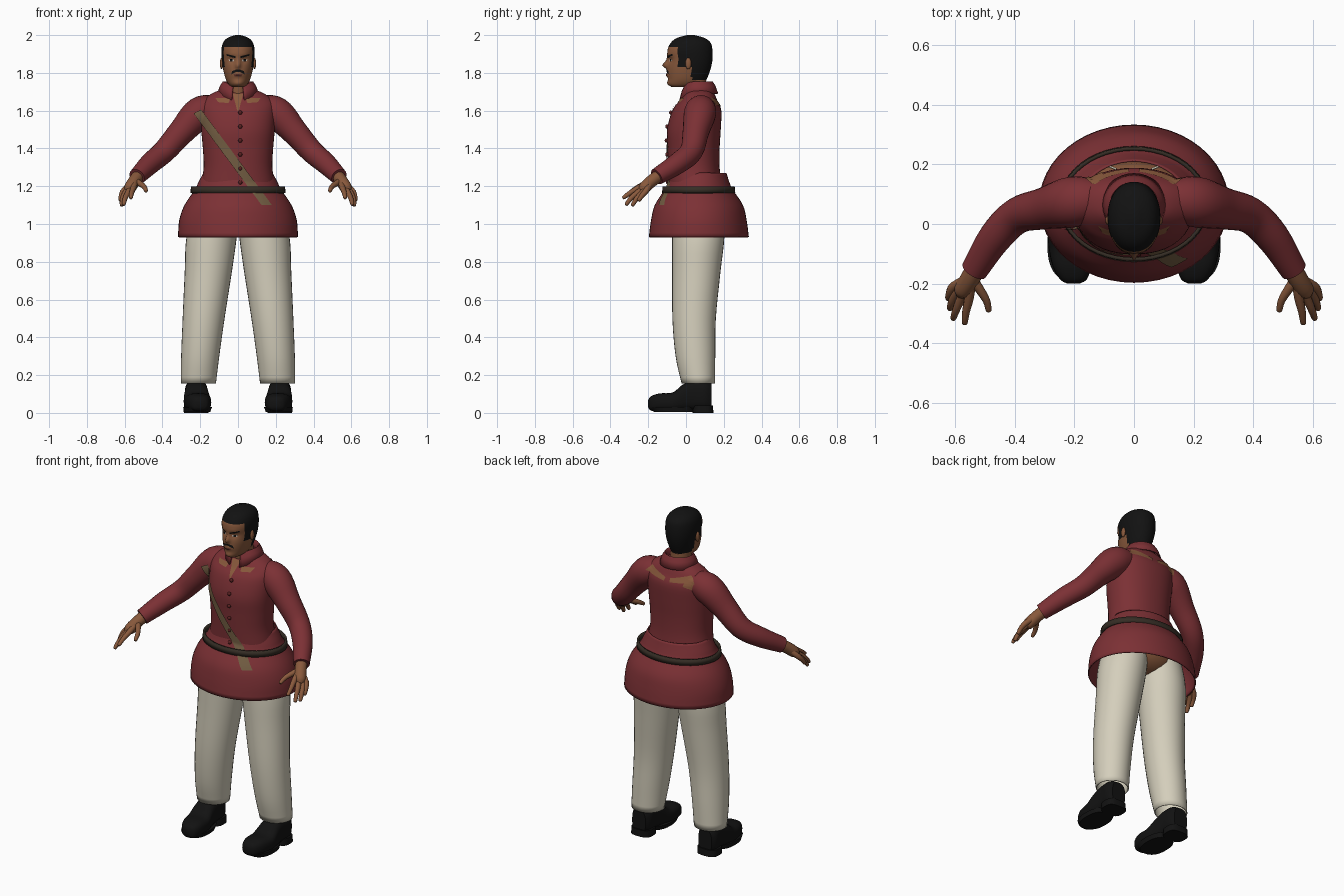
import bpy, bmesh, math
from mathutils import Vector
from mathutils.bvhtree import BVHTree

cube = bpy.data.objects.get("Cube")
if cube:
    bpy.data.objects.remove(cube)


def material(name, *rgb):
    m = bpy.data.materials.new(name)
    m.use_nodes = True
    m.diffuse_color = (*rgb, 1)
    node = m.node_tree.nodes["Principled BSDF"]
    node.inputs["Base Color"].default_value = (*rgb, 1)
    node.inputs["Roughness"].default_value = 0.9
    return m


RED = material("red cloth", .2, .03, .035)
CREAM = material("cream cloth", .66, .62, .5)
SKIN = material("brown skin", .25, .1, .045)
BLACK = material("black", .006, .006, .006)
LEATHER = material("dark leather", .035, .026, .018)
TAN = material("tan sash", .17, .11, .055)
WHITE = material("eye white", .45, .4, .35)
LIP = material("dark lip", .12, .035, .025)
BUTTON = material("dark red button", .1, .015, .015)
X, Y, Z = Vector((1, 0, 0)), Vector((0, 1, 0)), Vector((0, 0, 1))


def build(name, verts, faces, mats, solid=0):
    me = bpy.data.meshes.new(name)
    me.from_pydata(verts, [], faces)
    bm = bmesh.new()
    bm.from_mesh(me)
    bmesh.ops.recalc_face_normals(bm, faces=bm.faces)
    bm.to_mesh(me)
    bm.free()
    for m in mats:
        me.materials.append(m)
    me.shade_smooth()
    me.set_sharp_from_angle(angle=math.radians(50))
    ob = bpy.data.objects.new(name, me)
    bpy.context.collection.objects.link(ob)
    if solid:
        mod = ob.modifiers.new("thickness", "SOLIDIFY")
        mod.thickness, mod.offset = solid, 0
    return ob


def spline(rows, k):
    """Smoothly resample rows of numbers."""
    p = [Vector(r) for r in rows]
    p = [p[0] * 2 - p[1]] + p + [p[-1] * 2 - p[-2]]
    out = []
    for a, b, c, d in zip(p, p[1:], p[2:], p[3:]):
        for i in range(k):
            t = i / k
            out.append((b * 2 + (c - a) * t + (a * 2 - b * 5 + c * 4 - d) * t * t
                        + (b * 3 - a - c * 3 + d) * t ** 3) / 2)
    return out + [p[-2]]


def skin_rings(name, rings, mat, caps, solid=0):
    n = len(rings[0])
    faces = [(i * n + j, i * n + (j + 1) % n, (i + 1) * n + (j + 1) % n, (i + 1) * n + j)
             for i in range(len(rings) - 1) for j in range(n)]
    if caps:
        faces += [tuple(range(n)), tuple(range(len(rings) * n - n, len(rings) * n))]
    return build(name, [v for r in rings for v in r], faces, [mat], solid)


def loft(name, rows, mat, u=X, v=Y, s=1, n=32, k=4, power=2, caps=True, solid=0):
    """Rows are centre x, y, z and two radii along u and v."""
    rings = []
    for x, y, z, ru, rv in spline(rows, k):
        ring = []
        for j in range(n):
            a = math.tau * j / n
            c, d = [math.copysign(abs(w) ** (2 / power), w) for w in (math.cos(a), math.sin(a))]
            p = Vector((x, y, z)) + u * c * ru + v * d * rv
            ring.append((p.x * s, p.y, p.z))
        rings.append(ring)
    return skin_rings(name, rings, mat, caps, solid)


def tube(name, rows, mat, s=1, n=16, k=4):
    """Rows are x, y, z and radius along a path."""
    pts = spline(rows, k)
    rings = []
    for i, p in enumerate(pts):
        t = (pts[min(i + 1, len(pts) - 1)] - pts[max(i - 1, 0)]).to_3d().normalized()
        u = t.cross(Vector((1, 0, 1))).normalized()
        v = t.cross(u)
        ring = []
        for j in range(n):
            a = math.tau * j / n
            q = p.to_3d() + (u * math.cos(a) + v * math.sin(a)) * p[3]
            ring.append((q.x * s, q.y, q.z))
        rings.append(ring)
    return skin_rings(name, rings, mat, True)


def ball(name, at, size, mat):
    bm = bmesh.new()
    bmesh.ops.create_uvsphere(bm, u_segments=16, v_segments=10, radius=1)
    verts = [tuple(a + c * r for a, c, r in zip(at, v.co, size)) for v in bm.verts]
    faces = [tuple(v.index for v in f.verts) for f in bm.faces]
    bm.free()
    return build(name, verts, faces, [mat])


def surface(objects):
    verts, polys = [], []
    for ob in objects:
        base = len(verts)
        verts += [v.co.copy() for v in ob.data.vertices]
        polys += [[base + i for i in p.vertices] for p in ob.data.polygons]
    return BVHTree.FromPolygons(verts, polys)


def plate(name, tree, quad, mat, lift=.003, side=-1, nu=6, nv=24):
    """Lay a four-cornered x, z patch on a surface from the front (-1) or back (1)."""
    a, b, c, d = [Vector(q) for q in quad]
    verts, faces = [], []
    for i in range(nv + 1):
        for j in range(nu + 1):
            x, z = a.lerp(b, j / nu).lerp(d.lerp(c, j / nu), i / nv)
            hit = tree.ray_cast(Vector((x, side, z)), Vector((0, -side, 0)))[0]
            verts.append((x, (hit.y if hit else .05) + side * lift, z))
    for i in range(nv):
        for j in range(nu):
            k = i * (nu + 1) + j
            faces.append((k, k + 1, k + nu + 2, k + nu + 1))
    return build(name, verts, faces, [mat])


# Jacket body and flared skirt
torso = loft("jacket_body", [
    (0, .048, 1.1, .2, .135), (0, .048, 1.2, .195, .138), (0, .042, 1.3, .182, .136),
    (0, .04, 1.4, .186, .138), (0, .042, 1.5, .195, .142), (0, .057, 1.6, .2, .13),
    (0, .065, 1.65, .19, .102), (0, .07, 1.69, .14, .08), (0, .07, 1.715, .08, .06)],
    RED, n=48, power=2.2)
skirt = loft("jacket_skirt", [
    (0, .068, .93, .315, .262), (0, .068, 1.02, .308, .25), (0, .068, 1.1, .28, .23),
    (0, .067, 1.18, .226, .178), (0, .067, 1.22, .207, .16), (0, .067, 1.27, .18, .144)],
    RED, n=48, caps=False, solid=.006)
loft("belt", [(0, .067, 1.163, .246, .188), (0, .067, 1.197, .243, .185)],
     LEATHER, n=48, k=1, caps=False, solid=.012)

# Sleeves, hands, trousers and shoes
coat = [torso, skirt]
for s, side in ((1, "left"), (-1, "right")):
    coat.append(tube(side + "_sleeve", [
        (.1, .085, 1.62, .06), (.2, .075, 1.59, .085), (.3, .052, 1.487, .07),
        (.39, .028, 1.385, .061), (.465, -.045, 1.32, .056), (.535, -.155, 1.25, .045)],
        RED, s, n=24, k=5))
    tube(side + "_palm", [(.52, -.13, 1.265, .033), (.55, -.185, 1.225, .033),
                          (.573, -.222, 1.19, .031), (.582, -.24, 1.175, .015)], SKIN, s)
    fingers = {
        "thumb": [(.52, -.215, 1.215), (.495, -.255, 1.195), (.487, -.288, 1.175)],
        "index": [(.552, -.245, 1.195), (.563, -.295, 1.165), (.567, -.33, 1.14)],
        "middle": [(.575, -.24, 1.178), (.596, -.288, 1.14), (.605, -.315, 1.105)],
        "ring": [(.592, -.225, 1.172), (.611, -.263, 1.132), (.616, -.283, 1.1)],
        "little": [(.602, -.208, 1.18), (.618, -.233, 1.15), (.622, -.25, 1.125)]}
    for label, pts in fingers.items():
        path = [(.545, -.18, 1.23), *pts, pts[-1]]
        path[-1] = tuple(Vector(pts[-1]) * 1.15 - Vector(pts[-2]) * .15)
        tube(side + "_" + label + "_finger",
             [(*p, r) for p, r in zip(path, (.018, .016, .013, .01, .004))], SKIN, s, n=10, k=3)
    loft(side + "_trouser_leg", [
        (.21, .065, .155, .09, .085), (.2, .05, .3, .098, .102), (.182, .043, .5, .108, .112),
        (.157, .055, .75, .122, .125), (.14, .065, .93, .13, .135), (.11, .067, 1.1, .115, .13)],
        CREAM, s=s, caps=False, solid=.006)
    loft(side + "_shoe", [
        (.203, -.2, .048, .02, .02), (.203, -.185, .05, .045, .038), (.208, -.14, .056, .065, .047),
        (.215, -.07, .058, .072, .05), (.219, -.02, .078, .066, .07), (.22, .04, .094, .06, .08),
        (.222, .1, .093, .06, .08), (.222, .135, .085, .045, .07)],
        BLACK, v=Z, s=s, n=24, power=2.8)
    loft(side + "_shoe_heel", [(.222, .09, 0, .065, .055), (.222, .09, .04, .063, .053)],
         BLACK, s=s, k=1, power=3)
    loft(side + "_shoe_sole", [(.217, -.065, .004, .07, .105), (.214, -.07, .03, .076, .118)],
         BLACK, s=s, k=1, power=2.4)
ball("hips", (0, .07, 1.04), (.2, .14, .1), SKIN)

# Sash, buttons and bare patches laid over the jacket
cover = surface(coat)
plate("sash", cover, [(-.235, 1.585), (-.195, 1.605), (.18, 1.1), (.125, 1.1)], TAN, .008, nv=60)
plate("open_neck", cover, [(-.028, 1.69), (.028, 1.69), (.004, 1.6), (-.004, 1.6)], SKIN, .004)
for s in (1, -1):
    plate("front_bare_patch", cover,
          [(s * .04, 1.665), (s * .12, 1.668), (s * .105, 1.645), (s * .05, 1.64)], SKIN, .004)
    plate("back_bare_patch", cover,
          [(s * .015, 1.64), (s * .13, 1.672), (s * .165, 1.635), (s * .02, 1.62)], SKIN, .004, 1)
plate("back_bare_strip", cover,
      [(-.16, 1.635), (-.11, 1.655), (-.1, 1.61), (-.15, 1.595)], SKIN, .004, 1)
for i in range(6):
    z = 1.59 - i * .074
    hit = cover.ray_cast(Vector((.012, -1, z)), Y)[0]
    ball("button_%d" % (i + 1), (.012, hit.y - .004, z), (.011, .009, .011), BUTTON)

# Turned-down collar, open at the front
verts, faces, steps = [], [], 32
profile = [(.07, 1.68, 0), (.074, 1.745, .02), (.08, 1.752, .025), (.093, 1.73, .03), (.108, 1.69, .04)]
for i in range(steps + 1):
    a = .3 + (math.tau - .6) * i / steps
    for r, z, dip in profile:
        front = max(0, math.cos(a)) ** 3
        verts.append((r * math.sin(a), .065 - r * math.cos(a) * .95, z - dip * front))
w = len(profile)
for i in range(steps):
    for j in range(w - 1):
        k = i * w + j
        faces.append((k, k + 1, k + w + 1, k + w))
build("collar", verts, faces, [RED], .006)

# Neck and head, with the hair marked out by face position
loft("neck", [(0, .06, 1.62, .06, .06), (0, .05, 1.7, .056, .06), (0, .045, 1.79, .056, .06)], SKIN)
head = loft("head", [
    (0, -.025, 1.725, .03, .05), (0, 0, 1.74, .05, .092), (0, .008, 1.77, .066, .103),
    (0, .016, 1.82, .079, .114), (0, .024, 1.87, .086, .116), (0, .021, 1.92, .088, .119),
    (0, .025, 1.96, .079, .105), (0, .025, 1.985, .056, .072), (0, .025, 2, .015, .02)],
    SKIN, n=56, k=5, power=2.15)
head.data.materials.append(BLACK)
bumps = [(0, 1.84, .011, .016, .026), (0, 1.865, .01, .025, .012), (0, 1.79, .025, .012, .008),
         (0, 1.745, .025, .015, .006), (.034, 1.868, .016, .012, -.01), (.03, 1.897, .03, .009, .005)]
for v in head.data.vertices:
    if v.co.y < -.03:
        v.co.y -= sum(h * math.exp(-((abs(v.co.x) - x) / sx) ** 2 - ((v.co.z - z) / sz) ** 2)
                      for x, z, sx, sz, h in bumps)
for f in head.data.polygons:
    x, y, z = f.center
    crown = z > 1.938
    temple = z > 1.83 and y > -.045
    nape = z > 1.765 and y > .03
    f.material_index = int(crown or temple or nape)

# Facial features
face = surface([head])
plate("moustache_middle", face, [(-.012, 1.817), (.012, 1.817), (.014, 1.806), (-.014, 1.806)], BLACK)
plate("mouth", face, [(-.024, 1.794), (.024, 1.794), (.018, 1.782), (-.018, 1.782)], LIP)
for s, side in ((1, "left"), (-1, "right")):
    plate(side + "_moustache", face,
          [(s * .01, 1.817), (s * .03, 1.81), (s * .037, 1.792), (s * .01, 1.805)], BLACK)
    plate(side + "_eyebrow", face,
          [(s * .012, 1.888), (s * .06, 1.9), (s * .062, 1.892), (s * .012, 1.877)], BLACK)
    plate(side + "_eye", face,
          [(s * .02, 1.871), (s * .05, 1.872), (s * .047, 1.862), (s * .023, 1.861)], WHITE)
    plate(side + "_pupil", face,
          [(s * .028, 1.873), (s * .042, 1.873), (s * .041, 1.861), (s * .029, 1.861)], BLACK, .005)
    ball(side + "_ear", (s * .087, .012, 1.85), (.009, .016, .03), SKIN)
